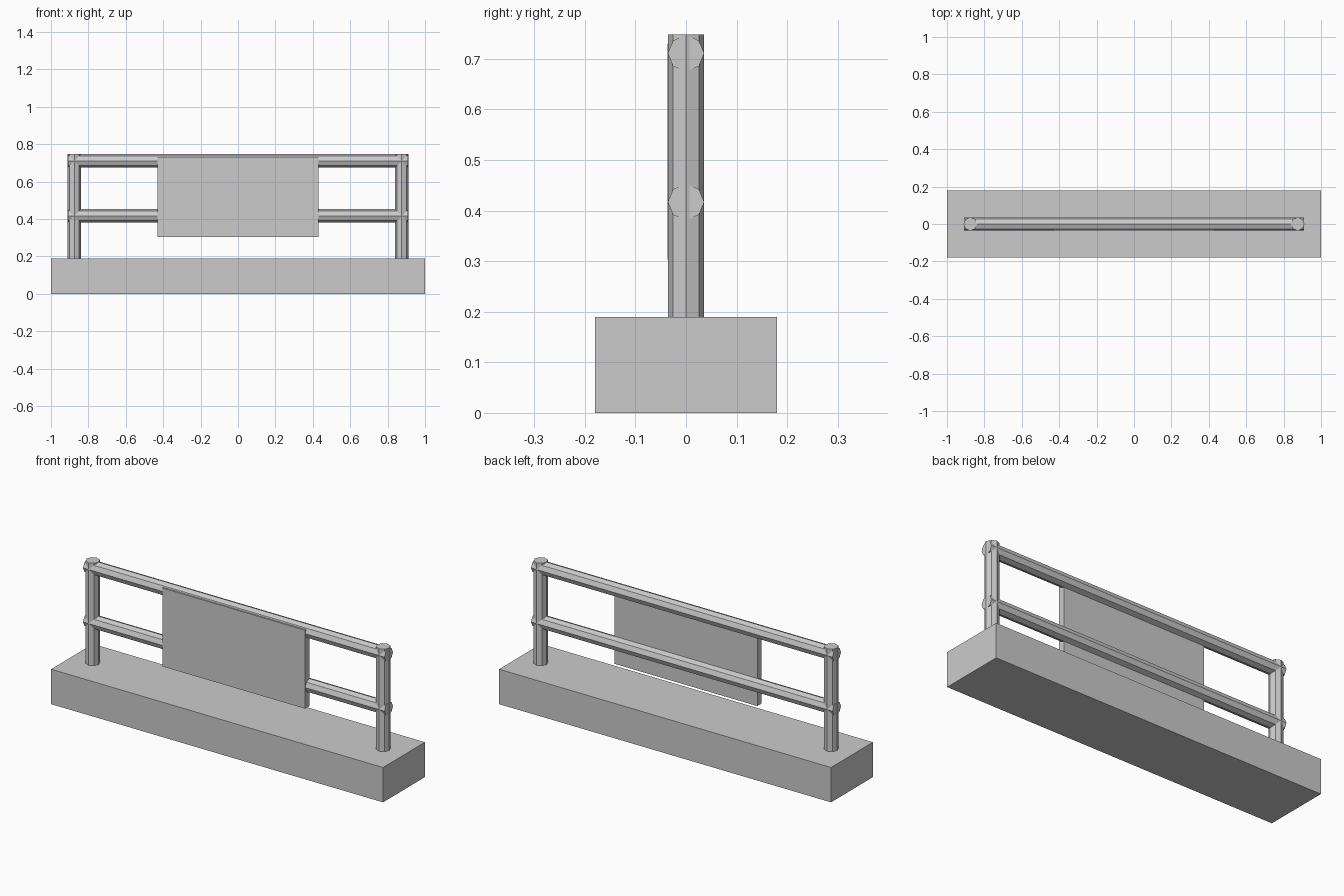
import bpy
import math

cube = bpy.data.objects.get("Cube")
if cube:
    bpy.data.objects.remove(cube, do_unlink=True)

GREY = (0.6, 0.6, 0.6, 1)
mat = bpy.data.materials.new("light grey")
mat.use_nodes = True
mat.diffuse_color = GREY
mat.node_tree.nodes["Principled BSDF"].inputs["Base Color"].default_value = GREY


def finish(name):
    obj = bpy.context.object
    obj.name = name
    obj.data.materials.append(mat)
    return obj


def box(name, low, high):
    centre = [(a + b) / 2 for a, b in zip(low, high)]
    bpy.ops.mesh.primitive_cube_add(size=1, location=centre)
    obj = finish(name)
    obj.scale = [b - a for a, b in zip(low, high)]
    bpy.ops.object.transform_apply(location=False, rotation=False, scale=True)


def tube(name, length, location, rotation=(0, 0, 0)):
    bpy.ops.mesh.primitive_cylinder_add(
        vertices=8, radius=TUBE_RADIUS, depth=length,
        location=location, rotation=rotation)
    finish(name)


TUBE_RADIUS = 0.036
BASE_TOP, POST_TOP = 0.19, 0.748
POST_X = 0.875

# Solid plinth
box("base", (-1, -0.18, 0), (1, 0.18, BASE_TOP))

# Octagonal posts, sunk slightly into the base
for side, sign in (("left", 1), ("right", -1)):
    bottom = BASE_TOP - 0.01
    tube(side + "_post", POST_TOP - bottom,
         (sign * POST_X, 0, (POST_TOP + bottom) / 2))

# Horizontal rails running through both posts
for name, z in (("top_rail", 0.711), ("middle_rail", 0.417)):
    tube(name, 2 * (POST_X + 0.033), (0, 0, z), (0, math.pi / 2, 0))

# Sign panel on the front of the rails
box("sign_panel", (-0.43, -0.0368, 0.303), (0.43, 0, 0.73))
